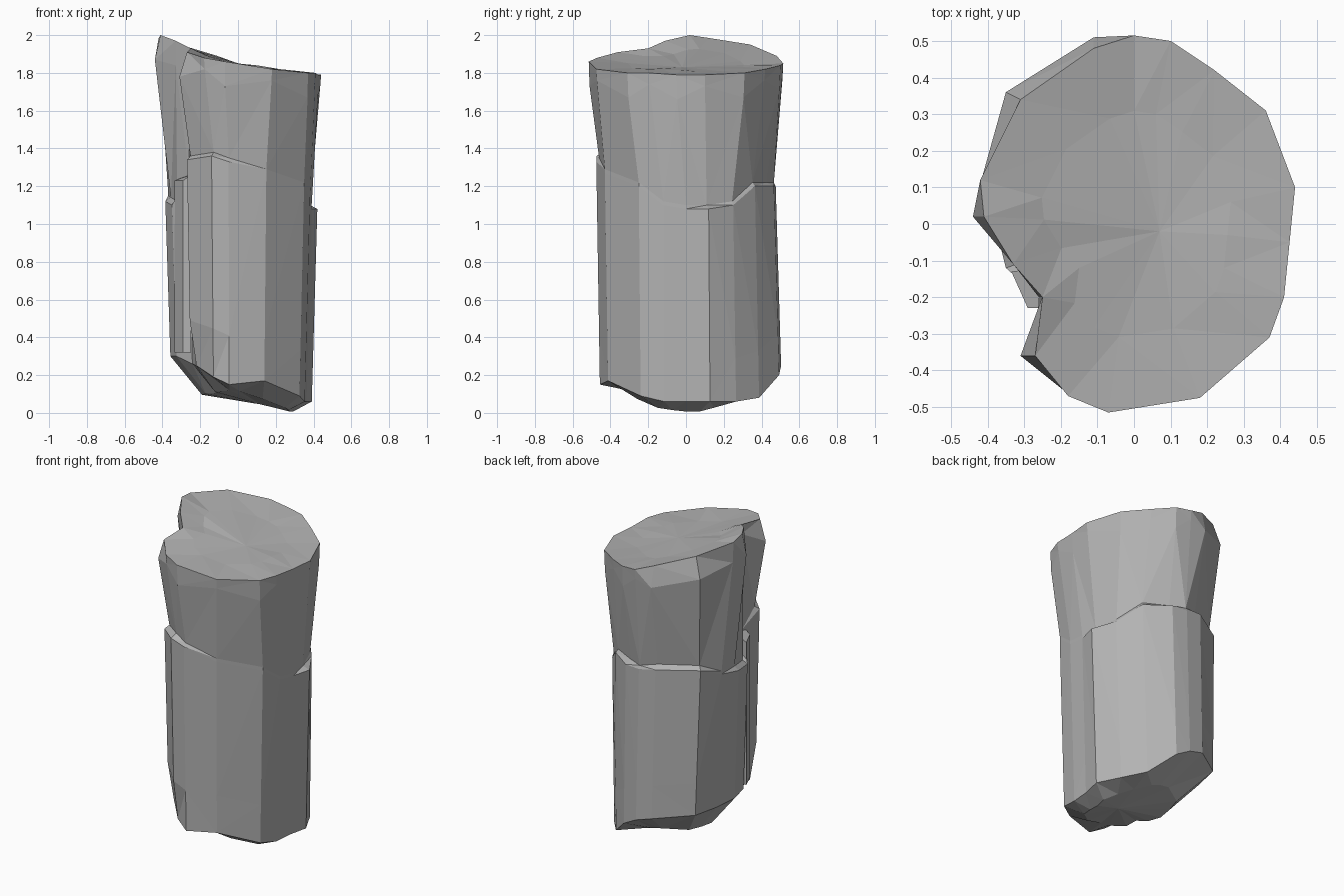
import bpy
import bmesh
import random
from mathutils import Vector

random.seed(4)

cube = bpy.data.objects.get("Cube")
if cube:
    bpy.data.objects.remove(cube, do_unlink=True)

# One plain stone colour
stone = bpy.data.materials.new("stone_grey")
stone.use_nodes = True
colour = (0.45, 0.45, 0.45, 1.0)
stone.diffuse_color = colour
shader = next(n for n in stone.node_tree.nodes if n.type == "BSDF_PRINCIPLED")
shader.inputs["Base Color"].default_value = colour
shader.inputs["Roughness"].default_value = 0.9

# Outlines run counter-clockwise, starting at the +x side
rim_outline = [(.44, .1), (.36, .31), (.22, .42), (.1, .5), (0, .515), (-.11, .48),
               (-.31, .34), (-.42, .12), (-.41, .02), (-.33, -.11), (-.25, -.2), (-.27, -.36),
               (-.18, -.47), (-.07, -.515), (.18, -.475), (.37, -.31), (.41, -.2), (.425, -.05)]
rim_height = [1.79, 1.8, 1.82, 1.84, 1.85, 1.89, 1.95, 1.985, 2,
              1.97, 1.93, 1.91, 1.88, 1.86, 1.82, 1.8, 1.8, 1.79]
body_outline = [(.42, .12), (.345, .25), (.24, .365), (.1, .465), (0, .475), (-.11, .465),
                (-.33, .325), (-.37, .17), (-.385, .02), (-.35, -.12), (-.26, -.2), (-.27, -.355),
                (-.14, -.475), (-.05, -.475), (.15, -.43), (.35, -.25), (.38, -.12), (.39, 0)]
ledge_height = [1.08, 1.1, 1.2, 1.2, 1.2, 1.22, 1.22, 1.15, 1.12,
                1.1, 1.25, 1.34, 1.36, 1.33, 1.27, 1.2, 1.1, 1.08]
ledge_depth = [.04, .01, .015, .04, .01, .04, .03, 0, .03,
               .03, 0, .03, .04, .015, 0, 0, 0, 0]
foot_height = [.06, .06, .08, .2, .25, .28, .3, .3, .3,
               .3, .26, .25, .19, .15, .17, .09, .06, .06]
count = len(rim_outline)

# Places where the side swells out just below the rim
bulges = {5: (-.11, .51), 6: (-.35, .36), 8: (-.44, .02), 11: (-.31, -.36)}
# Places where the foot is chipped away
chips = {11: (-.22, -.33), 12: (-.13, -.42)}


def inward(point, distance):
    """Move an outline point towards the axis."""
    v = Vector(point)
    return v - v.normalized() * distance


def make_object(name, bm):
    bmesh.ops.recalc_face_normals(bm, faces=bm.faces)
    mesh = bpy.data.meshes.new(name)
    bm.to_mesh(mesh)
    bm.free()
    mesh.materials.append(stone)
    obj = bpy.data.objects.new(name, mesh)
    bpy.context.collection.objects.link(obj)


def bridge(bm, lower, upper):
    n = len(lower)
    for i in range(n):
        j = (i + 1) % n
        bm.faces.new((lower[i], lower[j], upper[j], upper[i]))


def fan(bm, ring, centre):
    tip = bm.verts.new(centre)
    for i in range(len(ring)):
        bm.faces.new((ring[i], ring[(i + 1) % len(ring)], tip))


# Rings of the column, from the underside to the top surface
rings = [[] for _ in range(8)]
for i in range(count):
    rim = Vector(rim_outline[i])
    body = Vector(body_outline[i])
    neck = inward(body, ledge_depth[i])
    ledge = ledge_height[i]
    base = Vector((body.x * 0.93, body.y * (1.06 if body.y > 0 else 0.96)))
    foot = Vector(chips.get(i, base))
    under = Vector((body.x * 0.6 + 0.04, body.y * 0.6))
    under_z = min(0.095, 0.095 - 0.32 * under.x) + 0.08 * abs(under.y)
    shoulder = Vector(bulges[i]) if i in bulges else neck.lerp(rim, 0.92)
    shoulder_z = rim_height[i] - (0.13 if i % 2 or i in bulges else 0.06)
    inner = rim * 0.6
    inner_z = 1.848 - 0.22 * inner.x + 0.3 * inner.x ** 2 + random.uniform(-0.007, 0.007)
    rings[0].append((*under, max(0, under_z)))
    rings[1].append((*foot, foot_height[i]))
    rings[2].append((*base.lerp(body, 0.22), foot_height[i] + 0.22 * (ledge - foot_height[i])))
    rings[3].append((*body, ledge))
    rings[4].append((*neck, ledge + 0.02))
    rings[5].append((*shoulder, shoulder_z))
    rings[6].append((*rim, rim_height[i]))
    rings[7].append((*inner, inner_z))

bm = bmesh.new()
loops = [[bm.verts.new(p) for p in ring] for ring in rings]
for lower, upper in zip(loops, loops[1:]):
    bridge(bm, lower, upper)
fan(bm, loops[0], (0.12, 0, 0.045))
fan(bm, loops[-1], (0.07, -0.02, 1.83))
bmesh.ops.triangulate(bm, faces=[f for f in bm.faces if len(f.verts) > 3])
make_object("rock_column", bm)

# Broken slab standing in the notch on the -x side
bm = bmesh.new()
slab_outline = [(-.335, -.13), (-.29, -.23), (-.25, -.23), (-.26, -.12)]
low = [bm.verts.new((x, y, 0.32)) for x, y in slab_outline]
high = [bm.verts.new((x, y, 1.23 if i < 2 else 1.26)) for i, (x, y) in enumerate(slab_outline)]
bridge(bm, low, high)
bm.faces.new(low)
bm.faces.new(high)
make_object("notch_slab", bm)
